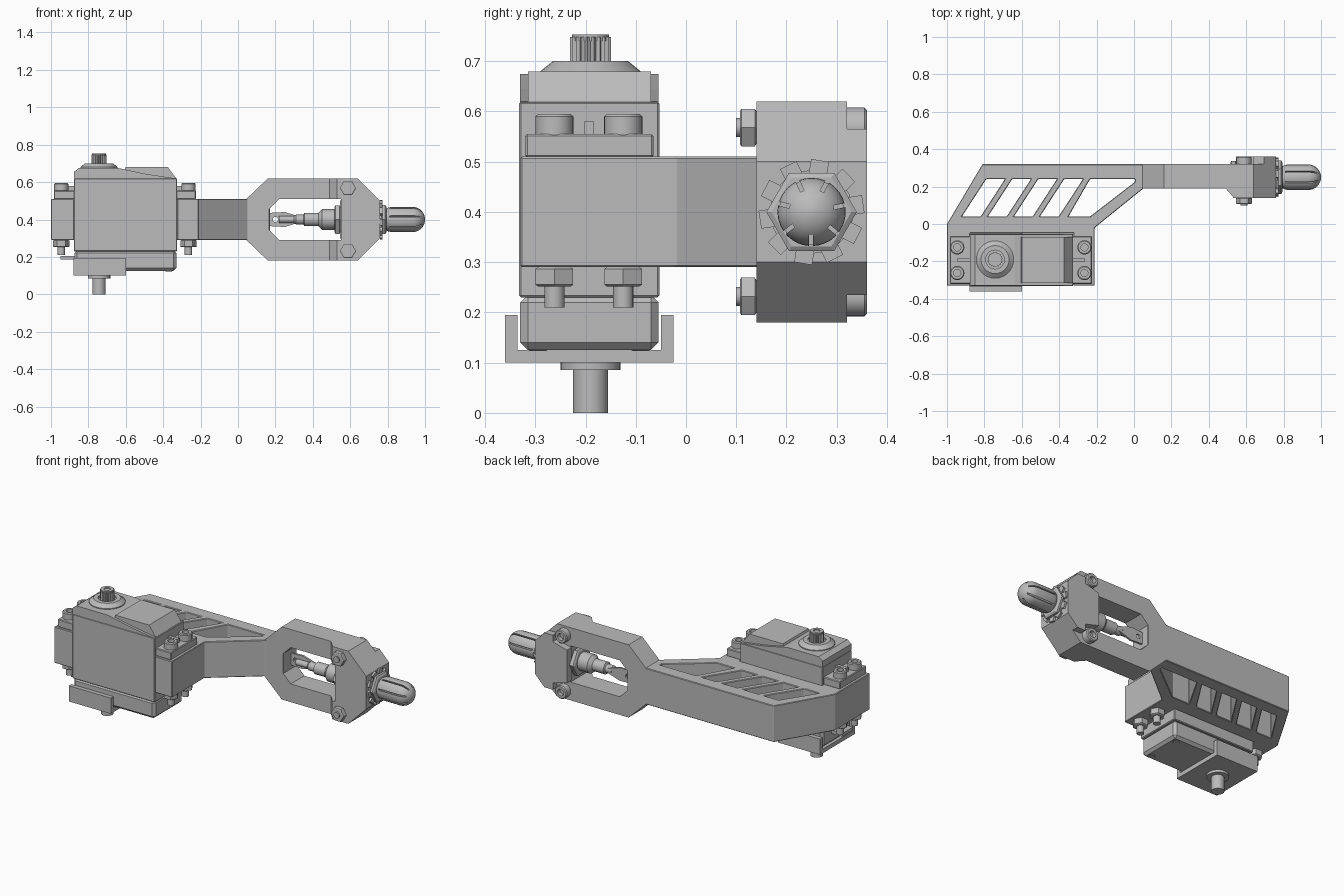
import bpy, bmesh
from math import cos, sin, pi, radians
from mathutils import Vector

cube = bpy.data.objects.get("Cube")
if cube:
    bpy.data.objects.remove(cube, do_unlink=True)

GREY = bpy.data.materials.new("plain_grey")
GREY.use_nodes = True
GREY.diffuse_color = (0.5, 0.5, 0.5, 1)
GREY.node_tree.nodes["Principled BSDF"].inputs["Base Color"].default_value = (0.5, 0.5, 0.5, 1)


def finish(name, bm):
    bmesh.ops.recalc_face_normals(bm, faces=bm.faces)
    mesh = bpy.data.meshes.new(name)
    bm.to_mesh(mesh)
    bm.free()
    mesh.materials.append(GREY)
    obj = bpy.data.objects.new(name, mesh)
    bpy.context.collection.objects.link(obj)
    return obj


def activate(obj):
    bpy.ops.object.select_all(action='DESELECT')
    obj.select_set(True)
    bpy.context.view_layer.objects.active = obj


def smooth(obj):
    activate(obj)
    bpy.ops.object.shade_smooth_by_angle(angle=radians(35))


def bevel(obj, width):
    mod = obj.modifiers.new("edge_chamfer", 'BEVEL')
    mod.width, mod.segments, mod.limit_method = width, 1, 'ANGLE'
    activate(obj)
    bpy.ops.object.modifier_apply(modifier=mod.name)


def cut(obj, cutters):
    for cutter in cutters:
        cutter.hide_render = True
        mod = obj.modifiers.new("cut", 'BOOLEAN')
        mod.operation, mod.solver, mod.object = 'DIFFERENCE', 'EXACT', cutter
        activate(obj)
        bpy.ops.object.modifier_apply(modifier=mod.name)
        bpy.data.objects.remove(cutter, do_unlink=True)


def prism(name, pts, axis, lo, hi, chamfer=0):
    """Extrude a 2D outline along an axis."""
    place = {'X': lambda a, b, h: (h, a, b), 'Y': lambda a, b, h: (a, h, b),
             'Z': lambda a, b, h: (a, b, h)}[axis]
    bm = bmesh.new()
    low = [bm.verts.new(place(a, b, lo)) for a, b in pts]
    top = [bm.verts.new(place(a, b, hi)) for a, b in pts]
    bm.faces.new(low)
    bm.faces.new(top)
    n = len(pts)
    for i in range(n):
        bm.faces.new((low[i], low[(i + 1) % n], top[(i + 1) % n], top[i]))
    obj = finish(name, bm)
    if chamfer:
        bevel(obj, chamfer)
    return obj


def box(name, x, y, z, chamfer=0):
    return prism(name, [(x[0], y[0]), (x[1], y[0]), (x[1], y[1]), (x[0], y[1])], 'Z', *z, chamfer)


def lathe(name, profile, loc, direction=(0, 0, 1), n=28):
    """Turn a (radius, height) profile around a direction."""
    rot = Vector(direction).to_track_quat('Z', 'Y')
    bm = bmesh.new()
    rings = [[bm.verts.new(Vector(loc) + rot @ Vector((r * cos(2 * pi * i / n), r * sin(2 * pi * i / n), h)))
              for i in range(n)] for r, h in profile]
    for a, b in zip(rings, rings[1:]):
        for i in range(n):
            bm.faces.new((a[i], a[(i + 1) % n], b[(i + 1) % n], b[i]))
    bm.faces.new(rings[0])
    bm.faces.new(rings[-1])
    obj = finish(name, bm)
    if n > 8:
        smooth(obj)
    return obj


def nut(name, radius, height, loc, direction):
    c = 0.12 * radius
    return lathe(name, [(radius - c, 0), (radius, c * .6), (radius, height - c * .6), (radius - c, height)],
                 loc, direction, 6)


def socket_head(name, radius, height, loc, direction):
    return lathe(name, [(radius, 0), (radius, height - .005), (radius - .005, height),
                        (radius * .5, height), (radius * .5, height * .4)], loc, direction)


# Arm bracket: open pocket for the motor, skewed truss windows
bracket = prism("arm_bracket", [(-1, -.33), (-1, 0), (-.81, .32), (.17, .32), (.17, .19), (.05, .19),
                                (-.21, -.02), (-.21, -.33), (-.325, -.33), (-.325, -.05),
                                (-.875, -.05), (-.875, -.33)], 'Z', .29, .51)
windows = []
for i in range(4):
    x = -.92 + .139 * i
    windows.append([(x, .04), (x + .1, .04), (x + .23, .24), (x + .13, .24)])
windows.append([(-.35, .04), (-.235, .04), (.005, .225), (.005, .24), (-.235, .24)])
cut(bracket, [prism("window_cutter", w, 'Z', .2, .6) for w in windows])
bevel(bracket, .01)

# Fork frame at the arm end
fork = prism("fork_frame", [(.045, .51), (.16, .62), (.64, .62), (.76, .5), (.76, .3),
                            (.64, .18), (.16, .18), (.045, .29)], 'Y', .14, .32)
cut(fork, [prism("front_relief", [(-.1, .19), (.49, .19), (.53, .145), (.53, .1), (-.1, .1)], 'Z', 0, 1),
           prism("fork_opening", [(.16, .45), (.22, .51), (.55, .51), (.55, .29), (.22, .29), (.16, .35)],
                 'Y', 0, .5)])
prism("rear_clamp_plate", [(.545, .5), (.64, .525), (.64, .565), (.695, .565), (.76, .5), (.76, .3),
                           (.695, .235), (.64, .235), (.64, .275), (.545, .3)], 'Y', .315, .36)
for side in (-1, 1):
    z = .4 + side * .168
    socket_head("clamp_screw_head", .04, .04, (.588, .32, z), (0, 1, 0))
    nut("clamp_nut", .043, .033, (.588, .14, z), (0, -1, 0))
    lathe("clamp_screw_end", [(.019, 0), (.019, .04)], (.588, .14, z), (0, -1, 0))

# Connector through the fork
AX, OUT = (0, .25, .4), (1, 0, 0)
tip = lathe("probe_tip", [(.05, .78), (.062, .8), (.068, .82)] +
            [(.068 * cos(a * pi / 16), .932 + .068 * sin(a * pi / 16)) for a in range(8)] + [(.004, 1)],
            AX, OUT, 32)
slots = []
for i in range(7):
    a = 2 * pi * i / 7 + .2
    radial, side = Vector((cos(a), sin(a))), Vector((-sin(a), cos(a))) * .004
    pts = [radial * r + side * s + Vector((.25, .4)) for r, s in ((.045, -1), (.09, -1), (.09, 1), (.045, 1))]
    slots.append(prism("slot_cutter", pts, 'X', .81, .99))
cut(tip, slots)
smooth(tip)
lathe("lock_washer", [(.083, .76), (.083, .768)], AX, OUT)
for i in range(10):
    a = 2 * pi * i / 10 + .15
    radial, side = Vector((cos(a), sin(a))), Vector((-sin(a), cos(a))) * .018
    prism("washer_tooth", [radial * r + side * s + Vector((.25, .4)) for r, s in
                           ((.07, -1), (.104, -1), (.104, 1), (.07, 1))], 'X', .76, .772)
nut("outer_nut", .09, .026, (.767, .25, .4), OUT)
nut("inner_nut", .088, .035, (.515, .25, .4), OUT)
lathe("connector_body", [(.035, .43), (.055, .45), (.055, .56)], AX, OUT)
lathe("connector_pin", [(.018, .22), (.018, .3), (.026, .31), (.026, .35), (.036, .355),
                        (.036, .43), (.024, .435), (.024, .46)], AX, OUT, 16)
lug = prism("solder_lug", [(.16, .365), (.25, .36), (.33, .385), (.33, .415), (.25, .44), (.16, .435)],
            'Y', .262, .274)
cut(lug, [lathe("lug_hole_cutter", [(.014, 0), (.014, .1)], (.2, .22, .4), (0, 1, 0), 16)])

# Servo motor case
box("servo_base", (-.875, -.33), (-.33, -.055), (.125, .235), .015)
box("servo_body", (-.877, -.325), (-.332, -.053), (.23, .62), .004)
prism("servo_lid", [(-.877, .618), (-.877, .655), (-.85, .675), (-.64, .675), (-.5, .645), (-.325, .618)],
      'Y', -.33, -.055)
prism("servo_top_panel", [(-.62, .62), (-.6, .68), (-.375, .68), (-.33, .62)], 'Y', -.315, -.07)
lathe("output_collar", [(.1, .66), (.1, .68), (.075, .7), (.05, .7), (.05, .69)], (-.743, -.19, 0))
teeth = []
for i in range(40):
    r, a = (.041 if i % 2 else .035), 2 * pi * i / 40
    teeth.append((-.743 + r * cos(a), -.19 + r * sin(a)))
prism("output_spline", teeth, 'Z', .685, .748)
lathe("spline_cap", [(.037, .74), (.037, .753), (.018, .753), (.018, .72)], (-.743, -.19, 0))
for x in (-.83, -.37):
    for y in (-.295, -.09):
        lathe("case_screw", [(.016, -.01), (.028, 0), (.028, .012)], (x, y, .133))

# Mounting ears, bolts and nuts on both ends
for x, x0, x1 in ((-.945, -.985, -.87), (-.265, -.33, -.225)):
    box("mounting_ear", (x0, x1), (-.32, -.065), (.508, .555), .004)
    edge = x1 if x0 < -.9 else x0
    box("ear_rib", (min(x, edge), max(x, edge)), (-.203, -.183), (.55, .58))
    for y in (-.262, -.125):
        socket_head("ear_bolt_head", .038, .042, (x, y, .553), (0, 0, 1))
        nut("ear_nut", .043, .038, (x, y, .252), (0, 0, 1))
        lathe("ear_bolt_end", [(.02, 0), (.02, .09)], (x, y, .21))
box("cable_stub", (-.95, -.87), (-.24, -.14), (.185, .205))

# Cradle and pivot below the motor
prism("pivot_cradle", [(-.36, .1), (-.025, .1), (-.025, .195), (-.05, .195), (-.05, .125),
                       (-.335, .125), (-.335, .195), (-.36, .195)], 'X', -.88, -.6)
lathe("pivot_pin", [(.035, 0), (.035, .085), (.06, .085), (.06, .105)], (-.743, -.19, 0))
